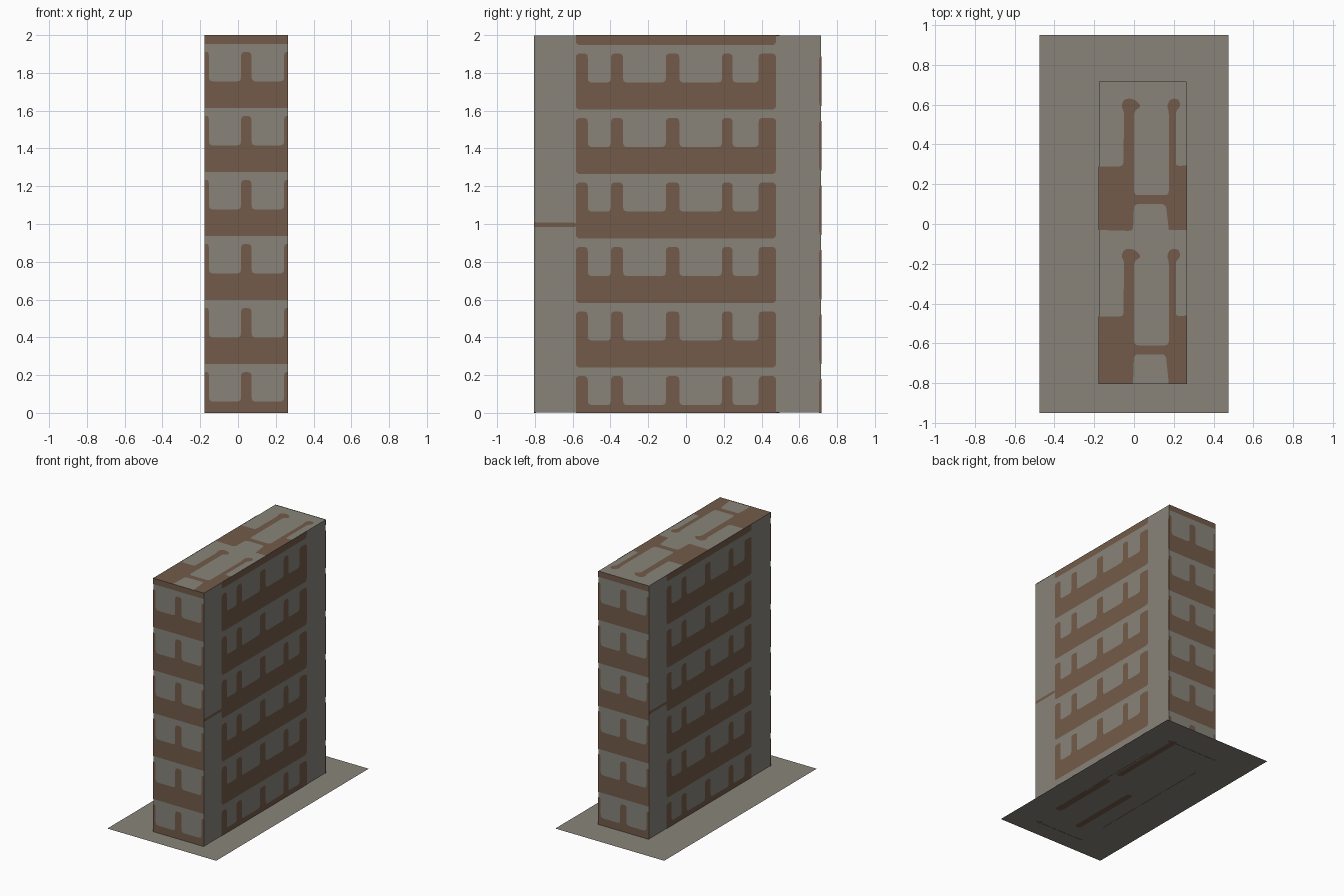
import bpy, bmesh
from mathutils import Vector

if "Cube" in bpy.data.objects:
    bpy.data.objects.remove(bpy.data.objects["Cube"])

X0, X1, Y0, Y1, H = -0.178, 0.266, -0.805, 0.717, 2.0   # tower extents
GAP = 0.0015                                            # plate offset from tower


def material(name, rgb):
    m = bpy.data.materials.new(name)
    m.diffuse_color = (*rgb, 1)
    m.use_nodes = True
    m.node_tree.nodes["Principled BSDF"].inputs["Base Color"].default_value = m.diffuse_color
    return m


GREY = material("warm grey concrete", (0.246, 0.231, 0.195))
BROWN = material("brown cladding", (0.171, 0.105, 0.067))


def add_object(name, bm, mat):
    mesh = bpy.data.meshes.new(name)
    bm.to_mesh(mesh)
    bm.free()
    mesh.materials.append(mat)
    bpy.context.collection.objects.link(bpy.data.objects.new(name, mesh))


def rounded(pts, r, ulim, vlim):
    """Round the corners of an outline, except those on the face border."""
    out = []
    for i, p in enumerate(pts):
        p, a, b = Vector(p), Vector(pts[i - 1]), Vector(pts[(i + 1) % len(pts)])
        on_border = any(abs(p[0] - u) < 1e-4 for u in ulim) or \
            any(abs(p[1] - v) < 1e-4 for v in vlim)
        if on_border:
            out.append(p)
            continue
        s = p + (a - p) * min(r / (a - p).length, 0.48)
        e = p + (b - p) * min(r / (b - p).length, 0.48)
        for t in (0, 0.33, 0.67, 1):
            out.append(s * (1 - t) ** 2 + p * 2 * t * (1 - t) + e * t * t)
    return out


def plates(name, outlines, place, normal, ulim, vlim=(0, H), r=0.022):
    """One object of flat painted plates, mapped onto a side by place(u, v)."""
    bm = bmesh.new()
    for pts in outlines:
        f = bm.faces.new([bm.verts.new(place(*p)) for p in rounded(pts, r, ulim, vlim)])
        f.normal_update()
        if f.normal.dot(Vector(normal)) < 0:
            f.normal_flip()
    add_object(name, bm, BROWN)


def rect(u0, u1, v0, v1):
    return [(u0, v0), (u1, v0), (u1, v1), (u0, v1)]


def comb(teeth, z0, z1, z2):
    """Floor band with upright piers between the windows."""
    u0, u1 = teeth[0][0], teeth[-1][1]
    if z1 >= H:
        return rect(u0, u1, z0, H)
    pts = [(u0, max(z0, 0)), (u1, max(z0, 0))]
    for i in reversed(range(len(teeth))):
        a, b = teeth[i]
        if i < len(teeth) - 1:
            pts.append((b, z1))
        pts += [(b, z2), (a, z2)]
        if i > 0:
            pts.append((a, z1))
    return pts


# tower body
bm = bmesh.new()
bmesh.ops.create_cube(bm, size=1)
for v in bm.verts:
    v.co = (X0 + GAP if v.co.x < 0 else X1 - GAP,
            Y0 + GAP if v.co.y < 0 else Y1 - GAP,
            2 * GAP if v.co.z < 0 else H - GAP)
add_object("tower_body", bm, GREY)

# ground sheet
bm = bmesh.new()
bm.faces.new([bm.verts.new((x, y, GAP)) for x, y in rect(-0.475, 0.475, -0.95, 0.95)])
add_object("ground_sheet", bm, GREY)

# narrow end bands, front and back
end_teeth = [(X0, X0 + 0.024), (0.016, 0.072), (X1 - 0.022, X1)]
bands = []
for k in range(-1, 6):
    z = 1.615 - 0.339 * k
    bands.append(comb(end_teeth, z, z + 0.14, z + 0.296))
plates("front_bands", bands, lambda u, v: (u, Y0, v), (0, -1, 0), (X0, X1))
plates("back_bands", bands, lambda u, v: (X0 + X1 - u, Y1, v), (0, 1, 0), (X0, X1))

# long side bands, with edge strips and one thin stripe
side_teeth = [(-0.583, -0.52), (-0.397, -0.333), (-0.107, -0.035),
              (0.19, 0.247), (0.385, 0.477)]
bands = [rect(Y0, -0.578, 0.984, 1.007)]
for k in range(-1, 6):
    z = 1.606 - 0.3415 * k
    bands.append(comb(side_teeth, z, z + 0.143, z + 0.297))
    if k >= 0:
        bands.append(rect(Y1 - 0.012, Y1, max(z + 0.02, 0), z + 0.28))
plates("right_bands", bands, lambda u, v: (X1, u, v), (1, 0, 0), (Y0, Y1))
plates("left_bands", bands, lambda u, v: (X0, Y0 + Y1 - u, v), (-1, 0, 0), (Y0, Y1))

# roof pattern: the same forked shape twice
fork = [(X0, -0.03), (-0.005, -0.035), (0.0, 0.10), (0.16, 0.10), (0.175, -0.03),
        (X1, -0.03), (X1, 0.295), (0.21, 0.29), (0.21, 0.57), (0.235, 0.59),
        (0.225, 0.63), (0.18, 0.63), (0.165, 0.59), (0.175, 0.57), (0.175, 0.145),
        (0.0, 0.145), (0.0, 0.57), (0.04, 0.59), (0.0, 0.63), (-0.05, 0.63),
        (-0.065, 0.59), (-0.05, 0.57), (-0.053, 0.29), (X0, 0.29)]
second = [(u, v - 0.755 if v > 0 else Y0) for u, v in fork]
plates("roof_pattern", [fork, second], lambda u, v: (u, v, H), (0, 0, 1),
       (X0, X1), (Y0, -0.03))

# streaks under the ground sheet
streaks = [rect(0.20, 0.25, 0.09, 0.74), rect(0.215, 0.26, -0.58, 0.0),
           rect(-0.05, 0.0, -0.68, -0.07), rect(0.21, 0.24, -0.82, -0.78)]
plates("underside_streaks", streaks, lambda u, v: (u, v, 0), (0, 0, -1), (), ())
